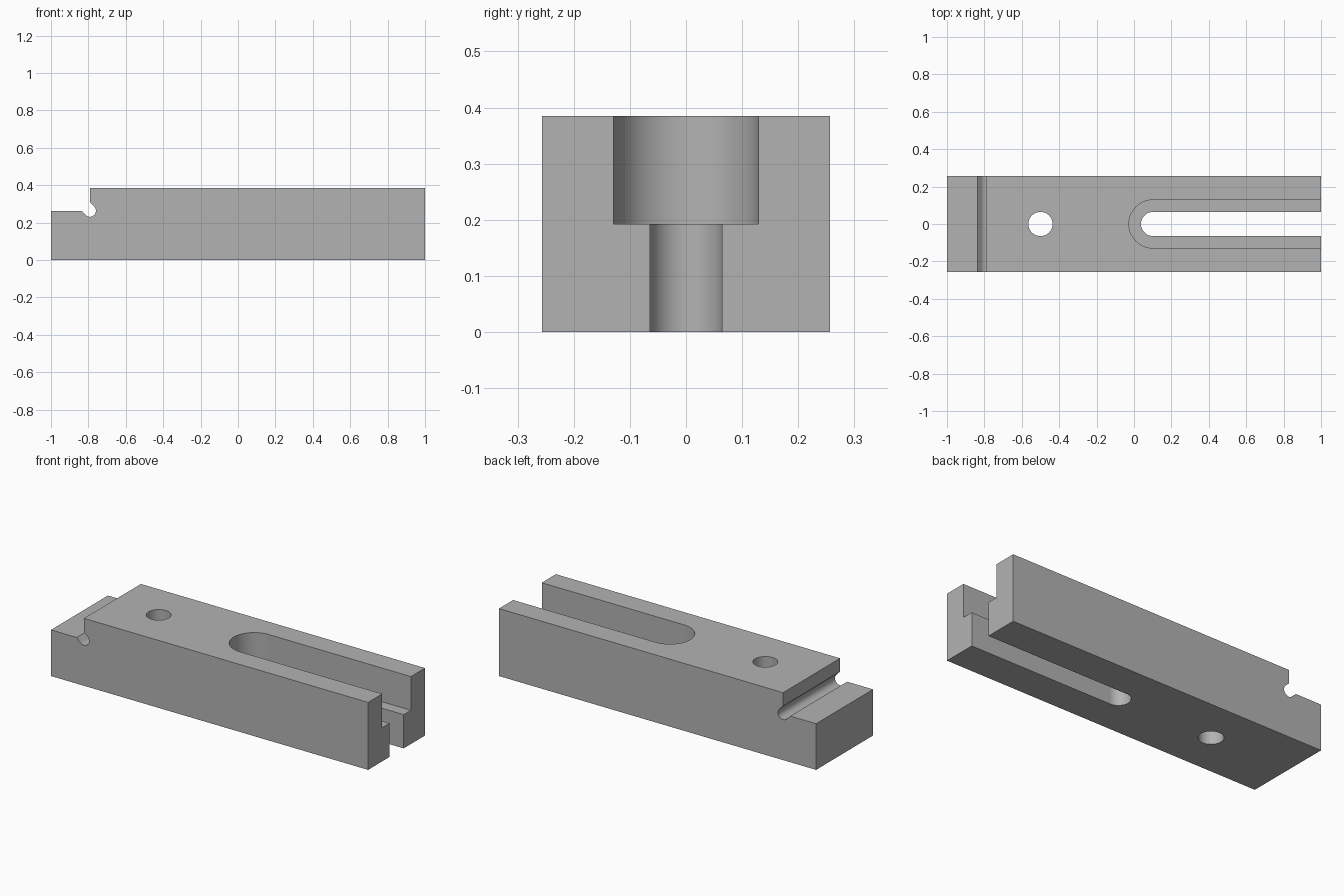
import bpy
import bmesh
from math import cos, sin, pi
from mathutils import Vector

default = bpy.data.objects.get("Cube")
if default:
    bpy.data.objects.remove(default, do_unlink=True)

HALF_WIDTH, HEIGHT, MID = 0.2564, 0.3846, 0.1923
STEP_X, STEP_Z, RELIEF = -0.792, 0.263, 0.032
SLOT_X, HOLE_X, BORE = 0.102, -0.5, 0.0645
OVER = 0.1

steel = bpy.data.materials.new("plain grey steel")
steel.use_nodes = True
colour = (0.45, 0.45, 0.45, 1)
steel.diffuse_color = colour
steel.node_tree.nodes["Principled BSDF"].inputs["Base Color"].default_value = colour


def arc(cx, cy, radius, start, end, steps):
    angles = [start + (end - start) * i / steps for i in range(steps + 1)]
    return [(cx + radius * cos(a), cy + radius * sin(a)) for a in angles]


def prism(name, outline, offset):
    """Extrude a closed outline of 3D points along the offset."""
    bm = bmesh.new()
    face = bm.faces.new([bm.verts.new(p) for p in outline])
    made = bmesh.ops.extrude_face_region(bm, geom=[face])["geom"]
    verts = [v for v in made if isinstance(v, bmesh.types.BMVert)]
    bmesh.ops.translate(bm, verts=verts, vec=Vector(offset))
    bmesh.ops.recalc_face_normals(bm, faces=bm.faces)
    mesh = bpy.data.meshes.new(name)
    bm.to_mesh(mesh)
    bm.free()
    mesh.materials.append(steel)
    obj = bpy.data.objects.new(name, mesh)
    bpy.context.collection.objects.link(obj)
    return obj


def upright(name, outline, bottom, top):
    return prism(name, [(x, y, bottom) for x, y in outline], (0, 0, top - bottom))


def slot_outline(radius):
    end = 1 + OVER
    return [(end, radius)] + arc(SLOT_X, 0, radius, pi / 2, 3 * pi / 2, 48) + [(end, -radius)]


# Stepped bar with a diagonal relief groove in the inner corner
mouth = RELIEF * 2 ** 0.5
profile = [(-1, 0), (1, 0), (1, HEIGHT), (STEP_X, HEIGHT), (STEP_X, STEP_Z + mouth)]
profile += arc(STEP_X, STEP_Z, RELIEF, pi / 4, -3 * pi / 4, 32)
profile += [(STEP_X - mouth, STEP_Z), (-1, STEP_Z)]
bar = prism("clamp_bar", [(x, -HALF_WIDTH, z) for x, z in profile], (0, 2 * HALF_WIDTH, 0))

# Round hole, narrow through slot and wide upper slot
cutters = [
    upright("hole_cutter", arc(HOLE_X, 0, BORE, 0, 2 * pi, 64)[:-1], -OVER, HEIGHT + OVER),
    upright("narrow_slot_cutter", slot_outline(BORE), -OVER, HEIGHT + OVER),
    upright("wide_slot_cutter", slot_outline(2 * BORE), MID, HEIGHT + OVER),
]
for cutter in cutters:
    cutter.hide_render = True
    cut = bar.modifiers.new(cutter.name, "BOOLEAN")
    cut.operation = "DIFFERENCE"
    cut.solver = "EXACT"
    cut.object = cutter

# Bake the cuts, then drop the cutters
bpy.context.view_layer.update()
graph = bpy.context.evaluated_depsgraph_get()
finished = bpy.data.meshes.new_from_object(bar.evaluated_get(graph))
bar.modifiers.clear()
bar.data = finished
for cutter in cutters:
    bpy.data.objects.remove(cutter, do_unlink=True)

# Smooth curved walls, crisp edges
bpy.ops.object.select_all(action="DESELECT")
bar.select_set(True)
bpy.context.view_layer.objects.active = bar
bpy.ops.object.shade_smooth_by_angle(angle=pi / 6)
weighted = bar.modifiers.new("even_shading", "WEIGHTED_NORMAL")
weighted.keep_sharp = True
